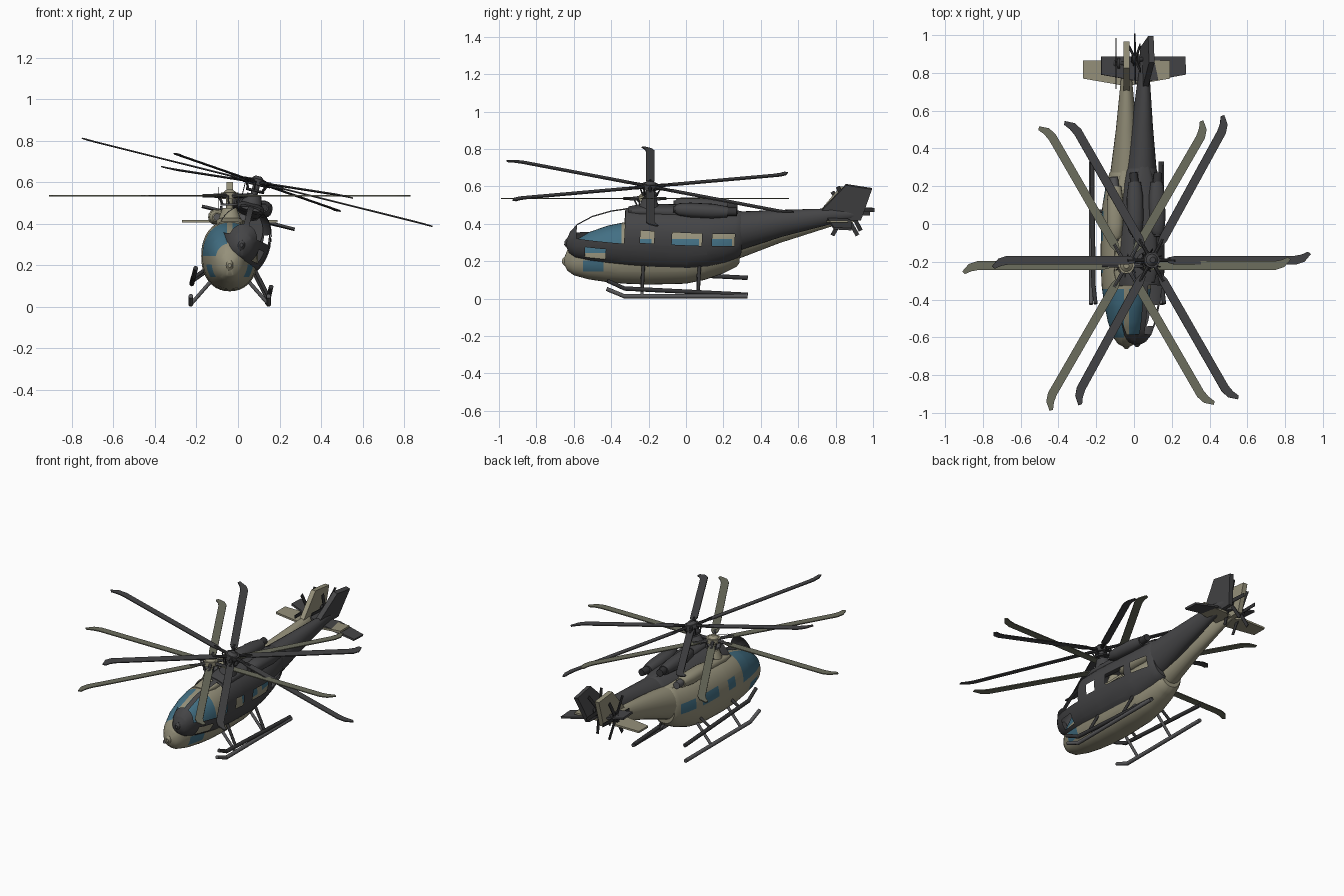
import bpy, bmesh, math
from mathutils import Matrix, Vector

if "Cube" in bpy.data.objects:
    bpy.data.objects.remove(bpy.data.objects["Cube"])


def material(name, rgb):
    m = bpy.data.materials.new(name)
    m.diffuse_color = (*rgb, 1)
    m.use_nodes = True
    m.node_tree.nodes["Principled BSDF"].inputs["Base Color"].default_value = m.diffuse_color
    return m


TAN = material("tan_paint", (0.30, 0.28, 0.195))
OLIVE = material("olive_blades", (0.15, 0.153, 0.11))
CHARCOAL = material("charcoal_paint", (0.06, 0.06, 0.063))
GLASS = material("blue_glass", (0.055, 0.16, 0.23))
GREY = material("grey_metal", (0.10, 0.10, 0.105))
BLACK = material("black_metal", (0.035, 0.035, 0.037))


def finish(bm, name, mats, frame):
    bmesh.ops.recalc_face_normals(bm, faces=bm.faces)
    me = bpy.data.meshes.new(name)
    bm.to_mesh(me)
    bm.free()
    for m in mats:
        me.materials.append(m)
    for p in me.polygons:
        p.use_smooth = True
    me.set_sharp_from_angle(angle=math.radians(32))
    ob = bpy.data.objects.new(name, me)
    bpy.context.collection.objects.link(ob)
    ob.matrix_world = frame
    return ob


def loft(bm, stations, n=32, power=2.0, cx=0.0):
    """Skin rounded sections given as (y, z_bottom, z_top, half_width)."""
    rings = []
    for y, zb, zt, hw in stations:
        ring = []
        for i in range(n):
            a = 2 * math.pi * i / n
            c, s = math.cos(a), math.sin(a)
            px = math.copysign(abs(c) ** (2 / power), c) * hw
            pz = math.copysign(abs(s) ** (2 / power), s) * (zt - zb) / 2
            ring.append(bm.verts.new((cx + px, y, (zb + zt) / 2 + pz)))
        rings.append(ring)
    for a, b in zip(rings, rings[1:]):
        for i in range(n):
            bm.faces.new((a[i], a[(i + 1) % n], b[(i + 1) % n], b[i]))
    bm.faces.new(rings[0])
    bm.faces.new(rings[-1])


def rod(bm, p, q, r1, r2=None, n=12):
    p, q = Vector(p), Vector(q)
    d = q - p
    m = Matrix.Translation((p + q) / 2) @ d.to_track_quat('Z', 'Y').to_matrix().to_4x4()
    bmesh.ops.create_cone(bm, cap_ends=True, segments=n, radius1=r1,
                          radius2=r1 if r2 is None else r2, depth=d.length, matrix=m)


def prism(bm, pts, t, m):
    """Extrude an outline in the local XY plane to thickness t."""
    lo = [bm.verts.new(m @ Vector((x, y, -t / 2))) for x, y in pts]
    hi = [bm.verts.new(m @ Vector((x, y, t / 2))) for x, y in pts]
    bm.faces.new(lo)
    bm.faces.new(hi)
    for i in range(len(pts)):
        j = (i + 1) % len(pts)
        bm.faces.new((lo[i], lo[j], hi[j], hi[i]))


HULL = [(-.652, .185, .215, .012), (-.635, .15, .26, .045), (-.60, .125, .305, .07),
        (-.52, .103, .355, .098), (-.42, .088, .39, .119), (-.33, .08, .408, .131),
        (-.2, .075, .415, .137), (0, .08, .416, .135), (.1, .1, .418, .127),
        (.2, .135, .42, .11), (.27, .17, .42, .09), (.285, .19, .41, .08)]
CABIN = [(-.26, -.185), (-.09, .07), (.125, .245)]


def is_window(c):
    if -.60 < c.y < -.345 and c.z > .245 and abs(c.x) > .014:
        return True
    if -.55 < c.y < -.44 and .145 < c.z < .205:
        return True
    return .255 < c.z < .32 and any(a < c.y < b for a, b in CABIN)


def helicopter(tag, frame, paint, blade, metal, open_windows):
    def done(bm, part, *mats):
        return finish(bm, tag + "_" + part, mats, frame)

    # hull, cut along the window borders
    bm = bmesh.new()
    loft(bm, HULL, 40, 2.2)
    cuts = [((0, y, 0), (0, 1, 0)) for y in
            [-.60, -.345, -.55, -.44] + [v for pair in CABIN for v in pair]]
    cuts += [((0, 0, z), (0, 0, 1)) for z in (.145, .205, .245, .255, .32)]
    cuts += [((x, 0, 0), (1, 0, 0)) for x in (-.014, .014)]
    for co, no in cuts:
        bmesh.ops.bisect_plane(bm, geom=bm.verts[:] + bm.edges[:] + bm.faces[:],
                               plane_co=co, plane_no=no, dist=1e-5)
    panes = [f for f in bm.faces if is_window(f.calc_center_median())]
    if open_windows:
        bmesh.ops.delete(bm, geom=panes, context='FACES')
    else:
        for f in panes:
            f.material_index = 1
    done(bm, "hull", paint, GLASS)

    # nose sensor
    bm = bmesh.new()
    loft(bm, [(-.662, .19, .21, .008), (-.65, .175, .225, .017), (-.62, .17, .23, .02)], 12)
    done(bm, "nose_sensor", paint)

    # tail boom
    bm = bmesh.new()
    loft(bm, [(.26, .205, .42, .087), (.5, .297, .443, .056),
              (.76, .38, .465, .03), (.9, .42, .46, .012)], 24)
    done(bm, "tail_boom", paint)

    # tail fin and stabiliser
    bm = bmesh.new()
    side = Matrix(((0, 0, 1, 0), (1, 0, 0, 0), (0, 1, 0, 0), (0, 0, 0, 1)))
    prism(bm, [(.70, .45), (.825, .60), (.965, .585), (.915, .41), (.78, .40)], .03, side)
    done(bm, "tail_fin", paint)
    bm = bmesh.new()
    prism(bm, [(-.23, .77), (0, .73), (.23, .77), (.23, .865), (.06, .865),
               (.03, .845), (-.03, .845), (-.06, .865), (-.23, .865)], .012,
          Matrix.Translation((0, 0, .413)))
    done(bm, "stabiliser", paint)

    # tail rotor on the left of the fin
    bm = bmesh.new()
    rod(bm, (0, .85, .455), (-.075, .85, .455), .012)
    rod(bm, (-.035, .85, .455), (-.047, .85, .455), .03, n=16)
    rod(bm, (-.06, .85, .455), (-.072, .85, .455), .022, n=16)
    for k in range(6):
        m = Matrix.Translation((-.055, .85, .455)) @ Matrix.Rotation(k * math.pi / 3, 4, 'X') @ side
        prism(bm, [(.01, -.007), (.04, -.011), (.135, -.011), (.135, .011), (.04, .011), (.01, .007)],
              .004, m)
    done(bm, "tail_rotor", BLACK)

    # engine pods with exhausts
    bm = bmesh.new()
    for sx in (-1, 1):
        loft(bm, [(y, .432 - r, .432 + r, r * 1.15) for y, r in
                  ((-.08, .02), (-.06, .032), (0, .038), (.12, .038), (.2, .028))], 16, 2.3, sx * .06)
    loft(bm, [(-.33, .39, .412, .05), (-.26, .38, .43, .065), (-.05, .37, .44, .06),
              (.2, .37, .43, .05), (.29, .38, .42, .03)], 20, 2.8)
    done(bm, "engine_cowling", paint)
    bm = bmesh.new()
    for sx in (-1, 1):
        rod(bm, (sx * .06, .17, .432), (sx * .067, .25, .437), .024, .022, 16)
        rod(bm, (sx * .06, -.09, .432), (sx * .06, -.06, .432), .018, n=16)
    done(bm, "exhausts", BLACK if open_windows else GREY)

    # mast and hub
    bm = bmesh.new()
    rod(bm, (0, -.22, .40), (0, -.22, .475), .062, .035, 16)
    rod(bm, (0, -.22, .46), (0, -.22, .555), .017, n=16)
    rod(bm, (0, -.22, .52), (0, -.22, .55), .042, n=16)
    rod(bm, (0, -.22, .55), (0, -.22, .565), .032, .015, 16)
    done(bm, "rotor_mast", paint)
    bm = bmesh.new()
    rod(bm, (0, -.22, .488), (0, -.22, .498), .045, n=16)
    for k in range(6):
        a = k * math.pi / 3
        c, s = math.cos(a), math.sin(a)
        rod(bm, (.03 * c, -.22 + .03 * s, .535), (.13 * c, -.22 + .13 * s, .535), .011, .008, 8)
        b = a + .4
        rod(bm, (.04 * math.cos(b), -.22 + .04 * math.sin(b), .493),
            (.06 * math.cos(b), -.22 + .06 * math.sin(b), .535), .004, n=6)
    done(bm, "hub_arms", metal)

    # six blades with swept tips
    bm = bmesh.new()
    for k in range(6):
        m = Matrix.Translation((0, -.22, .535)) @ Matrix.Rotation(k * math.pi / 3, 4, 'Z')
        prism(bm, [(.09, -.014), (.13, -.023), (.79, -.023), (.835, -.008), (.87, .032),
                   (.855, .045), (.82, .03), (.78, .023), (.13, .023), (.09, .014)], .006, m)
    done(bm, "main_blades", blade)

    # landing skids
    bm = bmesh.new()
    for sx in (-1, 1):
        x = sx * .187
        rod(bm, (x, -.335, .013), (x, .33, .013), .012)
        rod(bm, (x, -.33, .013), (x, -.425, .052), .011)
        for y in (-.235, .065):
            rod(bm, (x, y, .013), (sx * .08, y, .135), .009)
    done(bm, "skids", metal)


upright = Matrix.Translation((-.04, 0, 0))
tilted = (Matrix.Translation((-.04, 0, .07)) @ Matrix.Rotation(math.radians(14), 4, 'Y')
          @ Matrix.Rotation(math.radians(-3), 4, 'X'))
helicopter("tan", upright, TAN, OLIVE, GREY, False)
helicopter("dark", tilted, CHARCOAL, CHARCOAL, BLACK, True)
